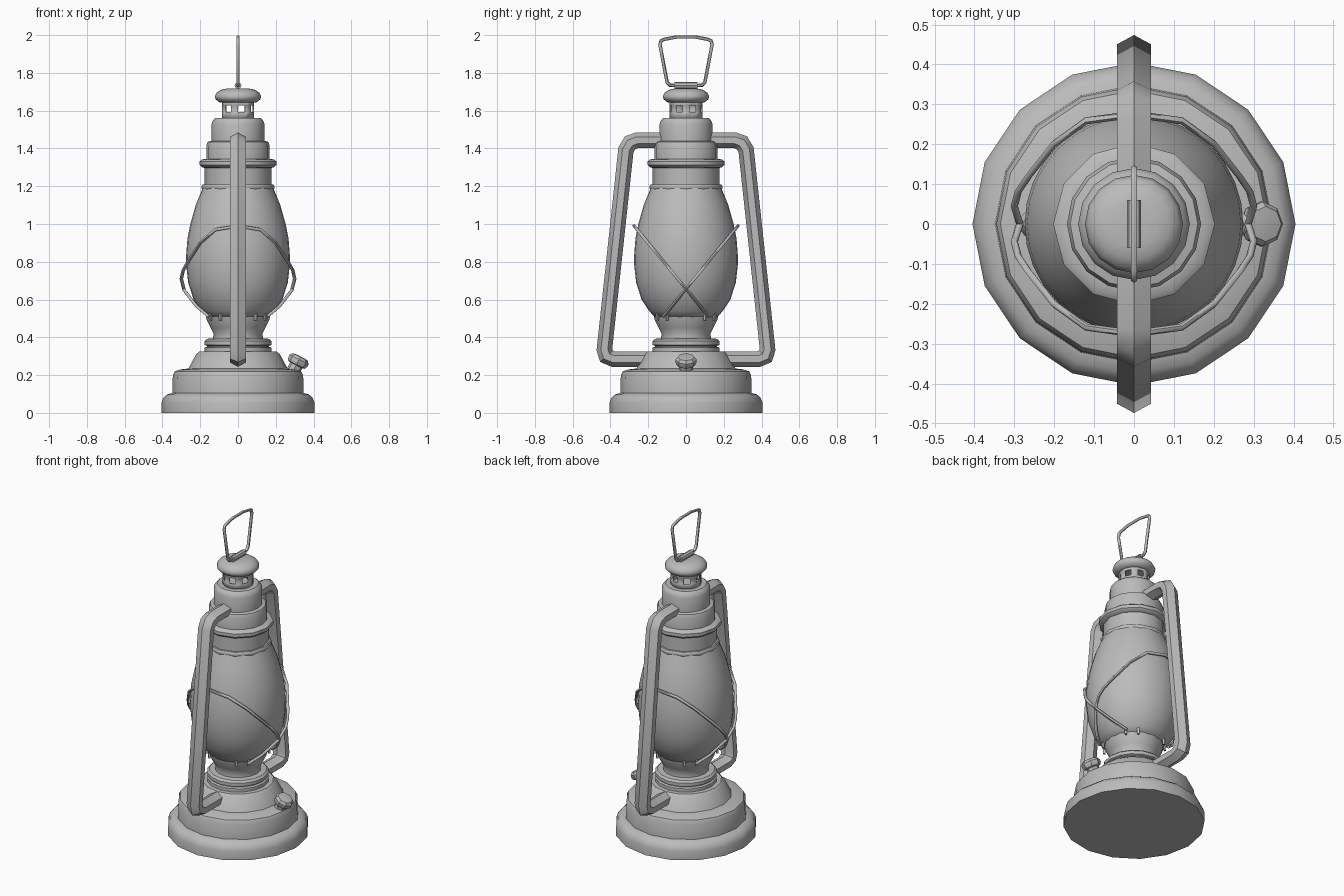
import bpy, bmesh
from math import cos, sin, pi, radians
from mathutils import Vector

cube = bpy.data.objects.get("Cube")
if cube:
    bpy.data.objects.remove(cube)

metal = bpy.data.materials.new("plain_grey")
metal.use_nodes = True
GREY = (0.5, 0.5, 0.5, 1)
metal.diffuse_color = GREY
metal.node_tree.nodes["Principled BSDF"].inputs["Base Color"].default_value = GREY


def finish(name, bm, angle=35):
    bmesh.ops.recalc_face_normals(bm, faces=bm.faces[:])
    mesh = bpy.data.meshes.new(name)
    bm.to_mesh(mesh)
    bm.free()
    obj = bpy.data.objects.new(name, mesh)
    bpy.context.collection.objects.link(obj)
    mesh.materials.append(metal)
    bpy.ops.object.select_all(action='DESELECT')
    obj.select_set(True)
    bpy.context.view_layer.objects.active = obj
    if angle:
        bpy.ops.object.shade_smooth_by_angle(angle=radians(angle))
    return obj


def skin(bm, rings, closed=False):
    """Join rings of vertices with quads, capping open ends."""
    pairs = list(zip(rings, rings[1:]))
    if closed:
        pairs.append((rings[-1], rings[0]))
    for a, b in pairs:
        n = len(a)
        for i in range(n):
            j = (i + 1) % n
            bm.faces.new((a[i], a[j], b[j], b[i]))
    if not closed:
        bm.faces.new(rings[0])
        bm.faces.new(rings[-1])


def lathe(name, profile, sides=16, angle=35):
    bm = bmesh.new()
    rings = [[bm.verts.new((r * cos(2 * pi * i / sides), r * sin(2 * pi * i / sides), z))
              for i in range(sides)] for r, z in profile]
    skin(bm, rings)
    return finish(name, bm, angle)


def sweep(name, points, section, normal, closed=False, angle=35):
    """Sweep a cross-section (in-plane, across) along a planar path with mitred corners."""
    pts = [Vector(p) for p in points]
    normal = Vector(normal).normalized()
    bm = bmesh.new()
    rings = []
    last = len(pts) - 1
    for i, p in enumerate(pts):
        prev = pts[i - 1] if i or closed else None
        nxt = pts[(i + 1) % len(pts)] if i < last or closed else None
        t_in = (p - prev).normalized() if prev else (nxt - p).normalized()
        t_out = (nxt - p).normalized() if nxt else t_in
        tangent = (t_in + t_out).normalized()
        side = normal.cross(tangent) / max(0.5, tangent.dot(t_out))
        rings.append([bm.verts.new(p + side * a + normal * b) for a, b in section])
    skin(bm, rings, closed)
    return finish(name, bm, angle)


def ngon(r, n):
    return [(r * cos(2 * pi * i / n), r * sin(2 * pi * i / n)) for i in range(n)]


# Fuel tank and burner collar
lathe("fuel_tank", [(.405, 0), (.405, .055), (.395, .08), (.375, .098), (.348, .105), (.345, .2),
                    (.335, .22), (.305, .23), (.262, .235), (.222, .31), (.205, .325), (.1, .325)])
lathe("burner_collar", [(.177, .32), (.177, .345), (.165, .35), (.165, .355), (.177, .36),
                        (.177, .38), (.165, .392), (.132, .395), (.13, .42), (.145, .45),
                        (.165, .49), (.17, .51), (.1, .515)])

# Glass globe
lathe("glass_globe", [(.16, .5), (.195, .54), (.235, .6), (.264, .69), (.274, .78), (.274, .84),
                      (.268, .92), (.252, 1.0), (.224, 1.1), (.185, 1.195)], 32, 50)

# Chimney rings and hood
lathe("lower_ring", [(.17, 1.18), (.187, 1.18), (.193, 1.19), (.193, 1.2), (.187, 1.21), (.17, 1.21)], 12)
lathe("chimney_neck", [(.177, 1.19), (.177, 1.31)], 12)
lathe("upper_ring", [(.17, 1.295), (.19, 1.3), (.203, 1.312), (.203, 1.332), (.19, 1.342), (.16, 1.345)], 12)
lathe("chimney_hood", [(.168, 1.33), (.168, 1.415), (.16, 1.435), (.14, 1.44), (.14, 1.53),
                       (.132, 1.55), (.118, 1.562), (.05, 1.562)], 16)

# Vent drum with every second panel open
bm = bmesh.new()
N = 14
rows = [[bm.verts.new((.088 * cos(2 * pi * (i - .5) / N), .088 * sin(2 * pi * (i - .5) / N), z))
         for i in range(N)] for z in (1.555, 1.592, 1.628, 1.66)]
for k in range(3):
    for i in range(N):
        if k == 1 and i % 2:
            continue
        j = (i + 1) % N
        bm.faces.new((rows[k][i], rows[k][j], rows[k + 1][j], rows[k + 1][i]))
drum = finish("vent_drum", bm)
wall = drum.modifiers.new("wall", 'SOLIDIFY')
wall.thickness = .008

# Cap on the vent
lathe("vent_cap", [(.085, 1.642), (.1, 1.645), (.118, 1.66), (.123, 1.675), (.113, 1.695),
                   (.09, 1.71), (.06, 1.717), (.02, 1.718)], 16, 50)

# Side air tubes, front and back
tube_path = [(.1, 1.443), (.26, 1.443), (.296, 1.43), (.318, 1.393), (.432, .335),
             (.421, .3), (.385, .285), (.2, .285)]
tube_section = [(.041, 0), (.018, .043), (-.018, .043), (-.041, 0), (-.018, -.043), (.018, -.043)]
for side, label in ((-1, "front"), (1, "back")):
    sweep(label + "_air_tube", [(0, side * y, z) for y, z in tube_path], tube_section, (1, 0, 0))

# Crossed guard wires, each a tilted loop around the globe
half = [(.12, .97), (.2, .9), (.265, .8), (.29, .755), (.3, .71), (.285, .65), (.22, .565), (.155, .51)]
outline = [(-x, z) for x, z in reversed(half)] + [(0, .99)] + half
slope = .395 / .48
for side, label in ((1, "front"), (-1, "back")):
    path = [(x, side * (-.275 + (.99 - z) * slope), z) for x, z in outline]
    sweep(label + "_guard_wire", path, ngon(.009, 6), (0, side, slope), angle=60)

# Small prongs around the globe seat
for i, deg in enumerate((35, 58, 122, 145, 215, 238, 302, 325)):
    x, y = .178 * cos(radians(deg)), .178 * sin(radians(deg))
    sweep(f"globe_prong_{i + 1}", [(x, y, .49), (x, y, .528)], ngon(.009, 4), (1, 0, 0), angle=0)

# Filler cap leaning outward on the tank
filler = lathe("filler_cap", [(.036, -.09), (.036, -.022), (.05, -.018), (.056, -.004),
                              (.056, .012), (.044, .027), (.02, .03)], 8, 30)
filler.location = (.318, 0, .272)
filler.rotation_euler = (0, radians(27), 0)

# Carrying bail and its lug
sweep("bail_lug", [(0, -.06, 1.733), (0, .06, 1.733)], ngon(.018, 8), (1, 0, 0))
bail = [(.05, 1.732), (.085, 1.735), (.1, 1.75), (.138, 1.95), (.132, 1.97), (.115, 1.978), (.05, 1.99)]
loop = bail + [(-y, z) for y, z in reversed(bail)]
sweep("carrying_bail", [(0, y, z) for y, z in loop], ngon(.009, 6), (1, 0, 0), closed=True, angle=60)
